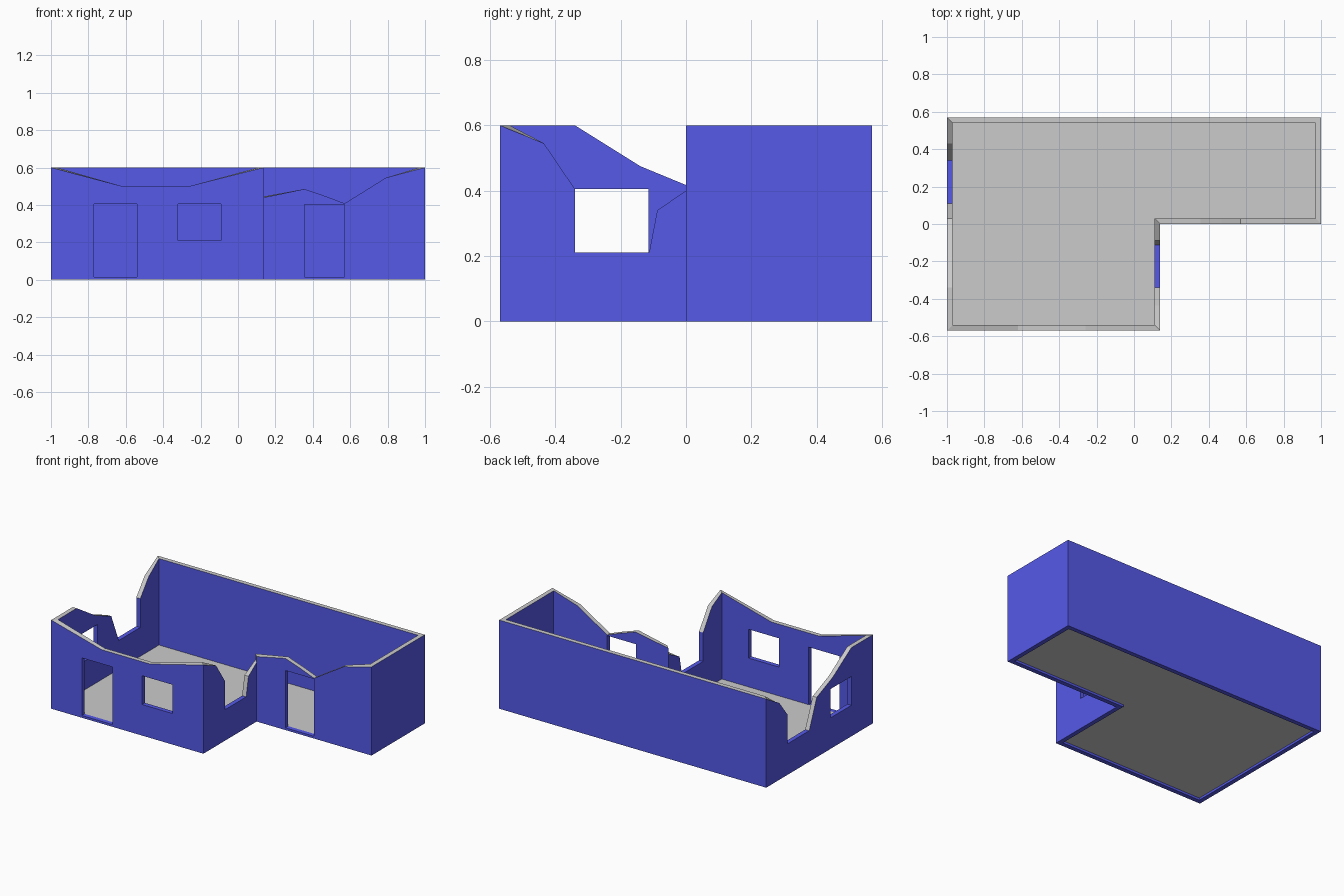
import bpy, bmesh
from mathutils import Vector
from mathutils.geometry import tessellate_polygon

if "Cube" in bpy.data.objects:
    bpy.data.objects.remove(bpy.data.objects["Cube"])

T = 0.03           # wall thickness
H = 0.6            # full wall height
SILL, LINTEL, FLOOR = 0.21, 0.405, 0.015


def material(name, color):
    m = bpy.data.materials.new(name)
    m.diffuse_color = color
    m.use_nodes = True
    m.node_tree.nodes["Principled BSDF"].inputs["Base Color"].default_value = m.diffuse_color
    return m


# L-shaped plan, counter-clockwise, with mitred inner corners
plan = [Vector(p) for p in
        [(-1, -.57), (.14, -.57), (.14, 0), (1, 0), (1, .57), (-1, .57)]]
N = len(plan)


def outward(i):
    d = (plan[(i + 1) % N] - plan[i % N]).normalized()
    return Vector((d.y, -d.x))


inner = [plan[i] - T * (outward(i - 1 + N) + outward(i)) for i in range(N)]


def rect(a, b, z0, z1):
    return [(a, z0), (b, z0), (b, z1), (a, z1)]


# One entry per wall: broken top edge (position along wall, height), openings
walls = [
    # wing front: door and window
    ([(-1, H), (-.62, .5), (-.26, .5), (.14, H)],
     [rect(-.77, -.54, FLOOR, LINTEL), rect(-.32, -.09, SILL, LINTEL)]),
    # wing side: window broken open at the top
    ([(-.57, H), (-.435, .545), (-.34, LINTEL), (-.34, SILL), (-.113, SILL),
      (-.088, .34), (0, .4)], []),
    # main front: door; the first point marks the step down to the wing wall
    ([(.14, .4), (.14, .44), (.355, .485), (.467, .447), (.57, .408),
      (.79, .545), (1, H)],
     [rect(.355, .57, FLOOR, LINTEL - .002)]),
    # east end and back, intact
    ([(0, H), (.57, H)], []),
    ([(1, H), (-1, H)], []),
    # west side: one broken window, one whole window
    ([(.57, H), (.43, .52), (.34, LINTEL), (.34, SILL), (.11, SILL),
      (.03, LINTEL), (-.14, .475), (-.34, H), (-.57, H)],
     [rect(-.34, -.115, SILL, LINTEL)]),
]


def add_wall(bm, i, top, holes):
    a, b, n = plan[i], plan[(i + 1) % N], outward(i)
    axis = 0 if abs(n.y) > .5 else 1
    ends = {round(a[axis], 4): inner[i], round(b[axis], 4): inner[(i + 1) % N]}
    outline = [(a[axis], 0)] + top + [(b[axis], 0)]
    loops = [outline] + holes

    def outer_pt(s, z):
        p = a.copy()
        p[axis] = s
        return Vector((p.x, p.y, z))

    def inner_pt(s, z):
        p = ends.get(round(s, 4))
        if p is None:
            p = outer_pt(s, z).xy - T * n
        return Vector((p.x, p.y, z))

    # outer and inner skins
    tris = tessellate_polygon([[Vector((s, z, 0)) for s, z in l] for l in loops])
    skins = []
    for fn in (outer_pt, inner_pt):
        vs = [bm.verts.new(fn(s, z)) for l in loops for s, z in l]
        for t in tris:
            bm.faces.new([vs[k] for k in t])
        skins.append(vs)
    # rims: grey on broken edges, blue on clean reveals and the base
    start = 0
    for l in loops:
        for k in range(len(l)):
            k2 = (k + 1) % len(l)
            (s0, z0), (s1, z1) = l[k], l[k2]
            if l is outline and s0 == s1 and min(z0, z1) == 0:
                continue          # wall ends are joined to the next wall
            f = bm.faces.new([skins[0][start + k], skins[0][start + k2],
                              skins[1][start + k2], skins[1][start + k]])
            clean = max(z0, z1) <= LINTEL and (s0 == s1 or z0 == z1)
            f.material_index = 0 if clean else 1
        start += len(l)


def make_object(name, bm, mats=()):
    me = bpy.data.meshes.new(name)
    bm.to_mesh(me)
    bm.free()
    for m in mats:
        me.materials.append(m)
    ob = bpy.data.objects.new(name, me)
    bpy.context.collection.objects.link(ob)
    return ob


# Ruined walls
bm = bmesh.new()
for i, (top, holes) in enumerate(walls):
    add_wall(bm, i, top, holes)
bmesh.ops.remove_doubles(bm, verts=bm.verts, dist=1e-4)
bmesh.ops.recalc_face_normals(bm, faces=bm.faces)
make_object("ruined_walls", bm, [material("wall_blue", (.09, .1, .8, 1)),
                                 material("broken_edge_grey", (.8, .8, .8, 1))])

# Floor inside the walls
bm = bmesh.new()
bm.faces.new([bm.verts.new((p.x, p.y, FLOOR)) for p in inner])
make_object("floor", bm)
